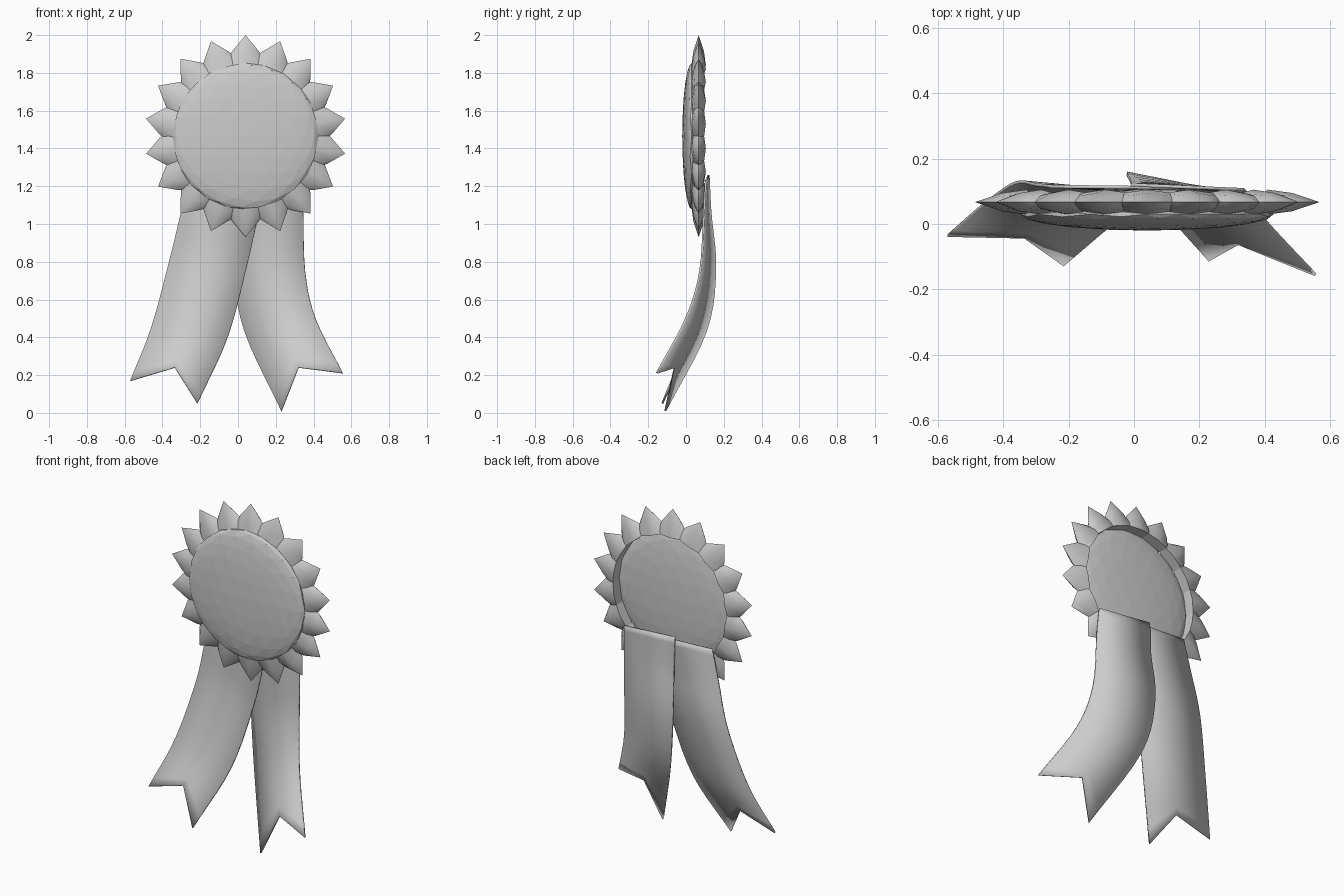
import bpy, bmesh, math
from mathutils import Vector, Matrix

cube = bpy.data.objects.get("Cube")
if cube:
    bpy.data.objects.remove(cube, do_unlink=True)

grey = bpy.data.materials.new("plain grey")
grey.use_nodes = True
colour = (0.6, 0.6, 0.6, 1)
grey.diffuse_color = colour
grey.node_tree.nodes["Principled BSDF"].inputs["Base Color"].default_value = colour

CX, CZ = 0.04, 1.465   # rosette centre
SPIKES = 18


def add_object(name, bm, smooth=None):
    bmesh.ops.recalc_face_normals(bm, faces=bm.faces)
    mesh = bpy.data.meshes.new(name)
    bm.to_mesh(mesh)
    bm.free()
    mesh.materials.append(grey)
    obj = bpy.data.objects.new(name, mesh)
    bpy.context.collection.objects.link(obj)
    if smooth:
        bpy.ops.object.select_all(action='DESELECT')
        obj.select_set(True)
        bpy.context.view_layer.objects.active = obj
        bpy.ops.object.shade_smooth_by_angle(angle=math.radians(smooth))
    return obj


# Faceted, flattened button in the middle
bm = bmesh.new()
bmesh.ops.create_icosphere(bm, subdivisions=3, radius=1)
bmesh.ops.transform(bm, verts=bm.verts, matrix=Matrix.Translation((CX, 0.03, CZ))
                    @ Matrix.Diagonal((0.387, 0.05, 0.387, 1)))
add_object("centre_button", bm)

# Ring of flattened, slightly bulging pointed petals
bm = bmesh.new()
SIDES = 8
sections = [(0.375, 0.118, 0.038), (0.45, 0.07, 0.028)]   # radius, half width, half depth
for i in range(SPIKES):
    spin = Matrix.Translation((CX, 0.067, CZ)) @ Matrix.Rotation(math.tau * i / SPIKES, 4, 'Y')
    rings = []
    for radius, width, depth in sections:
        angles = [math.tau * k / SIDES for k in range(SIDES)]
        rings.append([bm.verts.new(spin @ Vector((width * math.cos(a), depth * math.sin(a), radius)))
                      for a in angles])
    tip = bm.verts.new(spin @ Vector((0, 0, 0.535)))
    bm.faces.new(rings[0])
    for k in range(SIDES):
        n = (k + 1) % SIDES
        bm.faces.new((rings[0][k], rings[0][n], rings[1][n], rings[1][k]))
        bm.faces.new((rings[1][k], rings[1][n], tip))
add_object("petal_ring", bm, 35)


def spline(points, steps):
    """Smooth path through the given points."""
    p = [Vector(q) for q in points]
    p = [2 * p[0] - p[1]] + p + [2 * p[-1] - p[-2]]
    path = []
    for i in range(1, len(p) - 2):
        a, b, c, d = p[i - 1:i + 3]
        for s in range(steps):
            t = s / steps
            path.append(0.5 * (2 * b + (c - a) * t + (2 * a - 5 * b + 4 * c - d) * t ** 2
                               + (3 * b - a - 3 * c + d) * t ** 3))
    return path + [p[-2]]


def ribbon(name, outer, inner, notch):
    """Curved strip between two edges, ending in a swallowtail."""
    middle = [(Vector(a) + Vector(b)) / 2 for a, b in zip(outer, inner)]
    middle[-1] = Vector(notch)
    bm = bmesh.new()
    rails = [[bm.verts.new(v) for v in spline(e, 5)] for e in (outer, middle, inner)]
    for left, right in zip(rails, rails[1:]):
        for j in range(len(left) - 1):
            bm.faces.new((left[j], left[j + 1], right[j + 1], right[j]))
    obj = add_object(name, bm, 40)
    thick = obj.modifiers.new("thickness", 'SOLIDIFY')
    thick.thickness = 0.01
    thick.offset = 0


ribbon("right_ribbon",
       [(-0.255, 0.115, 1.25), (-0.30, 0.12, 1.07), (-0.365, 0.125, 0.8), (-0.46, 0.06, 0.45), (-0.57, -0.035, 0.17)],
       [(0.14, 0.11, 1.23), (0.105, 0.095, 1.04), (0.045, 0.08, 0.77), (-0.055, 0.01, 0.4), (-0.215, -0.125, 0.05)],
       (-0.335, -0.04, 0.24))
ribbon("left_ribbon",
       [(0.335, 0.105, 1.23), (0.345, 0.095, 1.06), (0.355, 0.075, 0.75), (0.41, 0.0, 0.5), (0.555, -0.155, 0.21)],
       [(-0.01, 0.12, 1.26), (-0.01, 0.13, 1.06), (-0.02, 0.155, 0.76), (0.035, 0.105, 0.43), (0.23, -0.11, 0.01)],
       (0.32, -0.06, 0.24))
